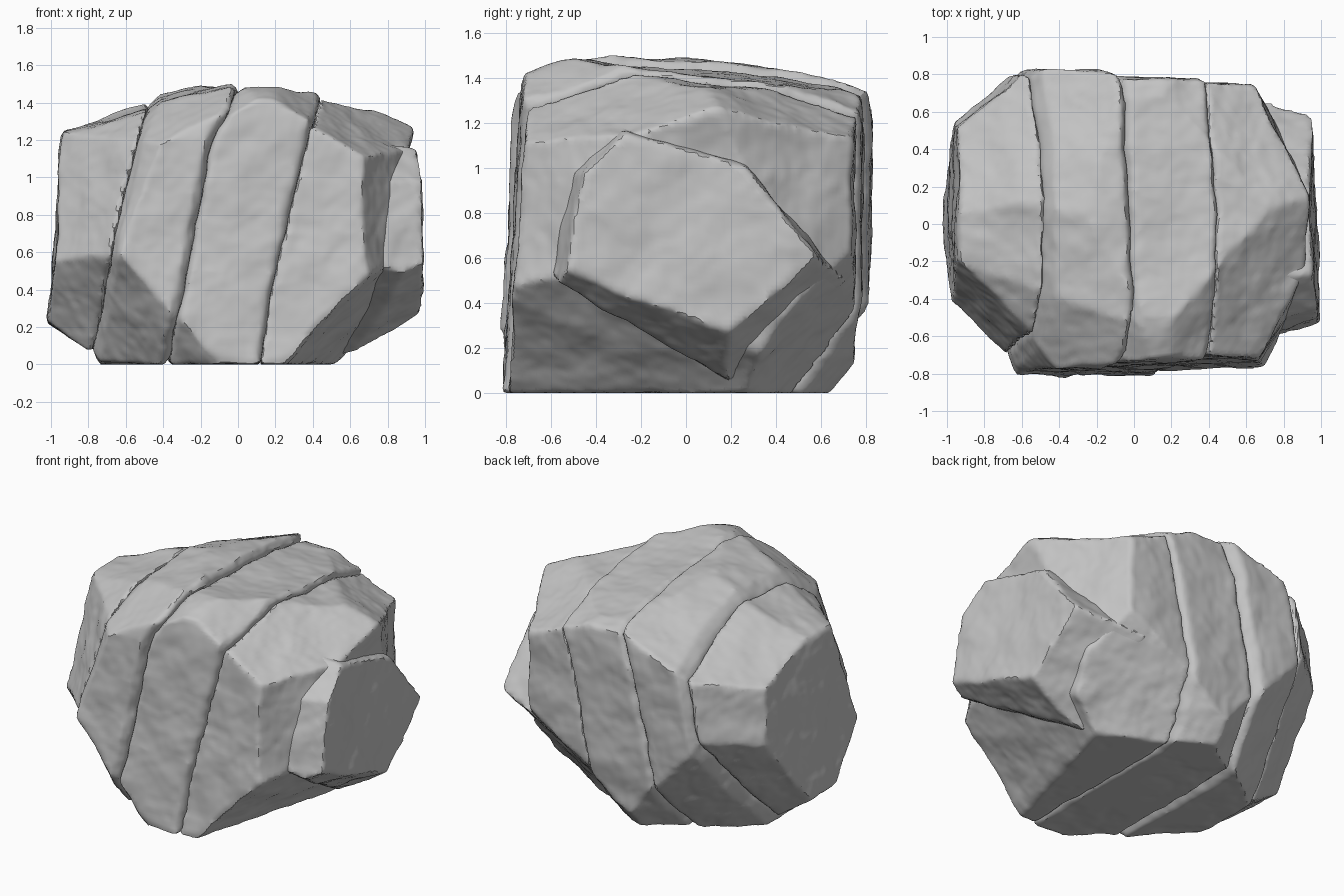
import bpy
import bmesh
from mathutils import Vector, noise

cube = bpy.data.objects.get("Cube")
if cube:
    bpy.data.objects.remove(cube, do_unlink=True)

stone = bpy.data.materials.new("grey_stone")
stone.use_nodes = True
grey = (0.55, 0.55, 0.55, 1)
stone.diffuse_color = grey
stone.node_tree.nodes["Principled BSDF"].inputs["Base Color"].default_value = grey

# Facets of the whole boulder: outward direction and distance
BOULDER = [
    ((0, -1, .07), .82),            # front
    ((-.69, -.7, .27), 1.12),       # front, -x corner
    ((-.55, -.6, -.45), .54),       # undercut, -x front
    ((-1, 0, .07), 1.03),           # -x end
    ((-.65, .75, .1), 1.11),        # back, -x corner
    ((-.75, 0, -1), .53),           # undercut, -x end
    ((-.45, .6, -.45), .44),        # undercut, -x back
    ((.03, 1, 0), .785),            # back
    ((0, 1, -.12), .73),            # back foot
    ((.9, .45, 0), .945),           # back, +x corner
    ((.85, -.5, .1), 1.05),         # front, +x corner
    ((.7, -.2, -.7), .345),         # undercut, +x front
    ((.61, 1.2, -1), .7),           # undercut, +x back
    ((.06, .1, 1), 1.44),           # top
    ((-.25, .2, 1), 1.545),         # top, -x back
    ((-.3, -.1, 1), 1.545),         # top, -x front
    ((.5, 0, .85), 1.565),          # top, +x
    ((.5, -.34, 1), 1.72),          # shoulder, +x front
    ((.3, .35, .9), 1.5),           # shoulder, +x back
    ((-.4, -.5, .8), 1.47),         # shoulder, -x front
    ((-.4, .35, 1), 1.66),          # shoulder, -x back
    ((0, -.4, 1), 1.69),            # brow
    ((0, .4, 1), 1.64),             # back brow
]

# Facets of the small block on the +x end
BLOCK = [
    ((.25, .3, 1), 1.31),
    ((.1, .75, .6), .89),
    ((.535, .94, -1), .438),
    ((.615, -.35, -1), .257),
    ((0, -.44, -.75), -.125),
    ((.15, -.53, .12), .495),
    ((.15, -.6, .6), 1),
    ((1, .05, .05), 1),
    ((-1, 0, 0), -.5),
]


def chisel(bm, direction, distance, grow=0):
    """Cut away everything beyond one plane and close the cut."""
    n = Vector(direction)
    size = n.length
    n.normalize()
    cut = bmesh.ops.bisect_plane(
        bm, geom=bm.verts[:] + bm.edges[:] + bm.faces[:],
        plane_co=n * (distance / size + grow), plane_no=n, clear_outer=True)
    edges = [e for e in cut["geom_cut"] if isinstance(e, bmesh.types.BMEdge)]
    if edges:
        bmesh.ops.edgeloop_fill(bm, edges=edges)


def weather(co):
    """Shift that bends the cracks near the top and dents the faces."""
    shift = noise.noise_vector(co * 2.2) * .02
    shift += noise.noise_vector(co * 6) * .012
    shift += noise.noise_vector(co * 18) * .004
    shift.x += .2 * max(0, co.z - 1.1) * max(0, 1 - co.x * co.x)
    return shift


def rock(name, facets, grow, ends=()):
    bm = bmesh.new()
    bmesh.ops.create_cube(bm, size=4)
    for direction, distance in facets:
        chisel(bm, direction, distance, grow)
    for direction, distance in ends:
        chisel(bm, direction, distance)
    chisel(bm, (0, 0, -1), 0)
    bmesh.ops.remove_doubles(bm, verts=bm.verts[:], dist=.002)
    bmesh.ops.recalc_face_normals(bm, faces=bm.faces[:])

    # Worn edges along the cracks
    caps = [Vector(d).normalized() for d, _ in ends]
    worn = [e for e in bm.edges
            if any(f.normal.dot(c) > .995 for f in e.link_faces for c in caps)]
    if worn:
        bmesh.ops.bevel(bm, geom=worn, offset=.045, segments=1,
                        affect="EDGES", clamp_overlap=True)
    mesh = bpy.data.meshes.new(name)
    bm.to_mesh(mesh)
    bm.free()
    obj = bpy.data.objects.new(name, mesh)
    bpy.context.collection.objects.link(obj)

    # Even fine mesh, then the dents
    remesh = obj.modifiers.new("fine_mesh", "REMESH")
    remesh.mode = "VOXEL"
    remesh.voxel_size = .02
    graph = bpy.context.evaluated_depsgraph_get()
    fine = bpy.data.meshes.new_from_object(obj.evaluated_get(graph))
    obj.modifiers.clear()
    obj.data = fine
    fine.name = name
    for v in fine.vertices:
        v.co += weather(v.co.copy())
        v.co.z = max(v.co.z, 0)
    fine.materials.clear()
    fine.materials.append(stone)

    bpy.ops.object.select_all(action="DESELECT")
    obj.select_set(True)
    bpy.context.view_layer.objects.active = obj
    bpy.ops.object.shade_smooth_by_angle(angle=.6)


# Leaning layers split by cracks, each a little prouder or lower than the next
LEAN = -.2
CRACKS = [-1.6, -.79, -.37, .11, .69]
LAYERS = [("end_layer", -.005), ("proud_layer", .025),
          ("middle_layer", -.005), ("low_layer", -.03)]
for i, (name, grow) in enumerate(LAYERS):
    ends = [((1, 0, LEAN), CRACKS[i + 1])]
    if i:
        ends.append(((-1, 0, -LEAN), -CRACKS[i]))
    rock(name, BOULDER, grow, ends)

rock("side_block", BLOCK, 0)
